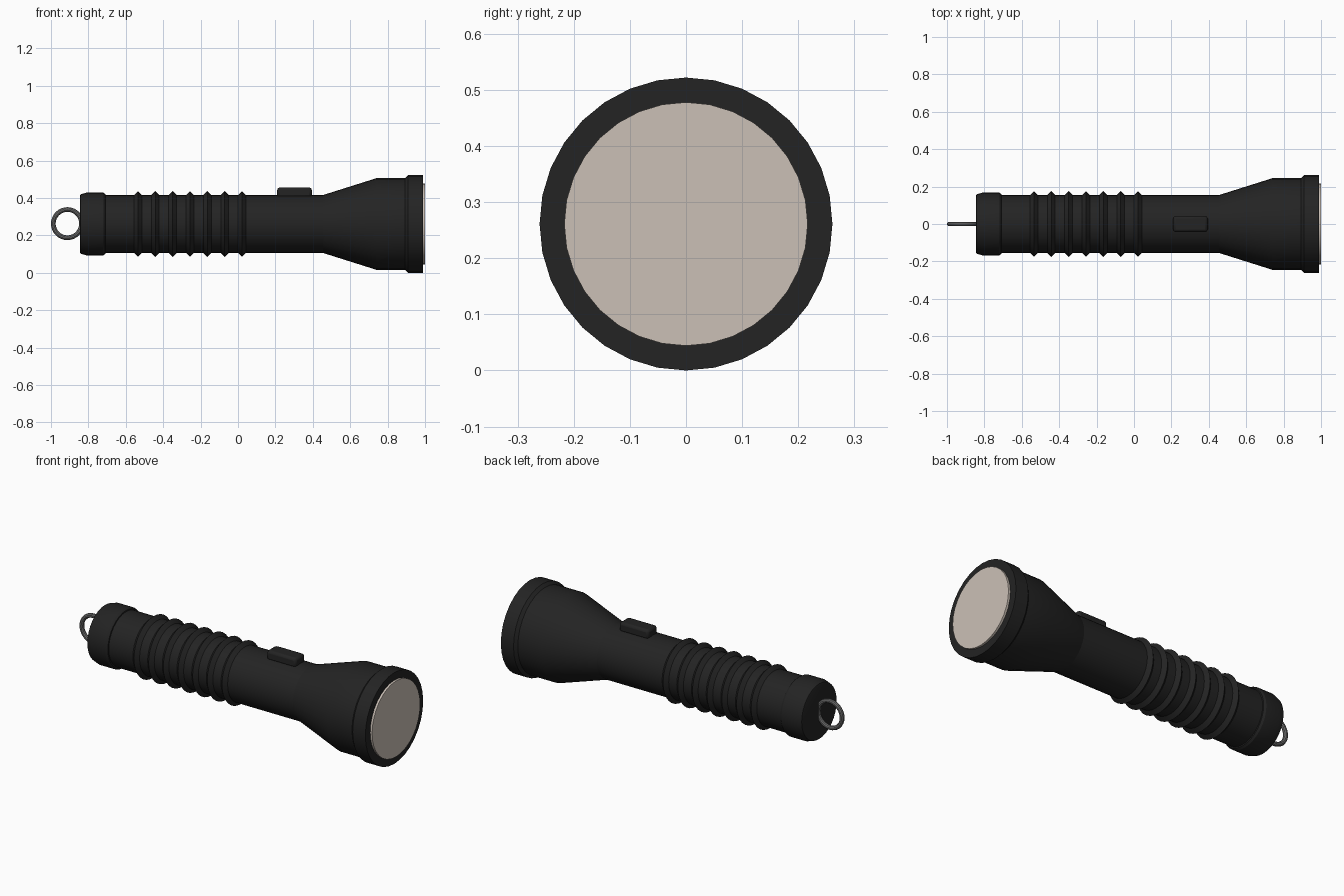
import bpy
import math

cube = bpy.data.objects.get("Cube")
if cube:
    bpy.data.objects.remove(cube, do_unlink=True)

AXIS_Z = 0.261
SIDES = 32


def material(name, color, metallic=0.0):
    m = bpy.data.materials.new(name)
    m.use_nodes = True
    m.diffuse_color = (*color, 1)
    bsdf = m.node_tree.nodes["Principled BSDF"]
    bsdf.inputs["Base Color"].default_value = (*color, 1)
    bsdf.inputs["Roughness"].default_value = 0.5
    return m


black = material("black rubber", (0.017, 0.017, 0.017))
glass = material("warm lens", (0.60, 0.53, 0.47))
steel = material("grey steel", (0.16, 0.16, 0.16))


def finish(obj, name, mat):
    obj.name = name
    obj.data.materials.clear()
    obj.data.materials.append(mat)
    bpy.ops.object.select_all(action="DESELECT")
    obj.select_set(True)
    bpy.context.view_layer.objects.active = obj
    bpy.ops.object.shade_smooth_by_angle(angle=math.radians(30))
    return obj


def lathe(name, profile, mat, closed=False):
    """Turn an (x, radius) profile around the long axis; open profiles get end caps."""
    verts = []
    for x, r in profile:
        for i in range(SIDES):
            a = 2 * math.pi * i / SIDES
            verts.append((x, r * math.sin(a), r * math.cos(a)))
    n = len(profile)
    faces = []
    for k in range(n if closed else n - 1):
        p, q = k * SIDES, (k + 1) % n * SIDES
        for i in range(SIDES):
            j = (i + 1) % SIDES
            faces.append((p + i, q + i, q + j, p + j))
    if not closed:
        faces.append(tuple(range(SIDES)))
        faces.append(tuple(reversed(range((n - 1) * SIDES, n * SIDES))))
    mesh = bpy.data.meshes.new(name)
    mesh.from_pydata(verts, [], faces)
    # Make the normals point outwards
    import bmesh
    bm = bmesh.new()
    bm.from_mesh(mesh)
    bmesh.ops.recalc_face_normals(bm, faces=bm.faces)
    bm.to_mesh(mesh)
    bm.free()
    obj = bpy.data.objects.new(name, mesh)
    obj.location.z = AXIS_Z
    bpy.context.collection.objects.link(obj)
    return finish(obj, name, mat)


# Handle, flared head and bezel
lathe("handle", [(-0.8, 0.155), (0.47, 0.155)], black)
lathe("head", [(0.455, 0.155), (0.74, 0.245), (0.92, 0.245)], black)
lathe("bezel", [(0.892, 0.245), (0.908, 0.261), (0.988, 0.261)], black)
lathe("lens", [(0.95, 0.217), (1.0, 0.217)], glass)

# Tail cap with softened edges
lathe("tail_cap", [(-0.845, 0.150), (-0.842, 0.158), (-0.81, 0.168),
                   (-0.722, 0.168), (-0.71, 0.161), (-0.707, 0.150)], black)

# Grip ridges
for i in range(7):
    x = -0.535 + i * 0.0928
    lathe(f"grip_ridge_{i + 1}",
          [(x - 0.021, 0.155), (x, 0.176), (x + 0.021, 0.155), (x, 0.134)],
          black, closed=True)

# Slide switch
bpy.ops.mesh.primitive_cube_add(size=1, location=(0.302, 0, 0.429))
switch = bpy.context.object
switch.scale = (0.185, 0.086, 0.056)
bpy.ops.object.transform_apply(location=False, rotation=False, scale=True)
bevel = switch.modifiers.new("rounded edges", "BEVEL")
bevel.width = 0.014
bevel.segments = 2
finish(switch, "switch", black)

# Hanging ring
bpy.ops.mesh.primitive_torus_add(major_segments=32, minor_segments=10,
                                 major_radius=0.0755, minor_radius=0.0125,
                                 location=(-0.912, 0, 0.263),
                                 rotation=(math.pi / 2, 0, 0))
finish(bpy.context.object, "hanging_ring", steel)
